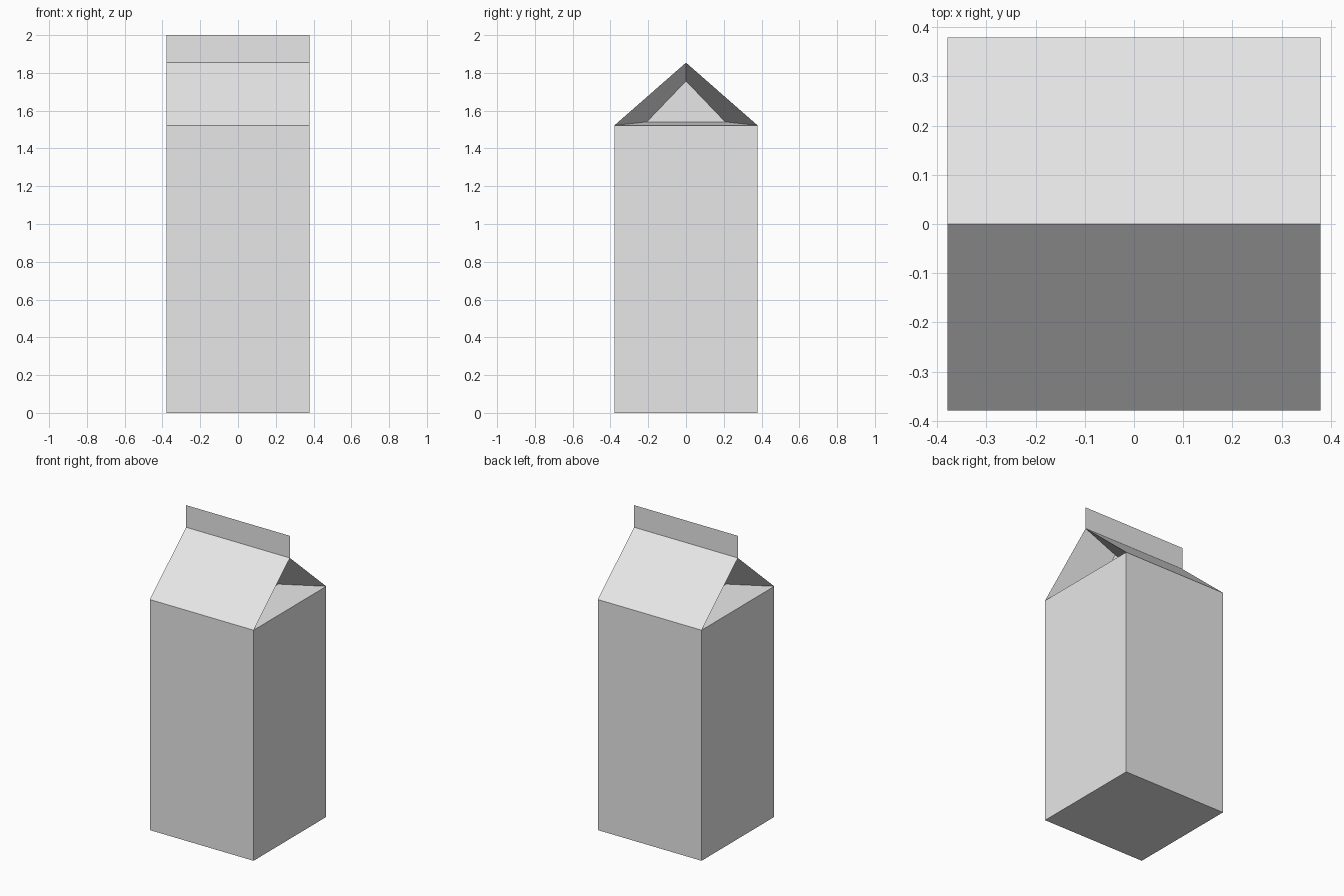
import bpy
import bmesh

if "Cube" in bpy.data.objects:
    bpy.data.objects.remove(bpy.data.objects["Cube"], do_unlink=True)

HALF = 0.379       # half width of the square carton
SHOULDER = 1.522   # top of the straight walls
RIDGE = 1.854      # roof ridge, where the seam begins
TOP = 2.0
TUCK = 0.23        # how far the gable ends fold inward

card = bpy.data.materials.new("grey_card")
card.use_nodes = True
card.diffuse_color = (0.8, 0.8, 0.8, 1)
card.node_tree.nodes["Principled BSDF"].inputs["Base Color"].default_value = (0.8, 0.8, 0.8, 1)


def finish(bm, name):
    """Turn a bmesh into a flat-shaded object with the card material."""
    bmesh.ops.recalc_face_normals(bm, faces=bm.faces)
    mesh = bpy.data.meshes.new(name)
    bm.to_mesh(mesh)
    bm.free()
    mesh.materials.append(card)
    obj = bpy.data.objects.new(name, mesh)
    bpy.context.collection.objects.link(obj)
    return obj


def triangle(bm, x, half, base, peak):
    """Gable triangle at x: front corner, back corner, peak."""
    return [bm.verts.new((x, y, z)) for y, z in ((-half, base), (half, base), (0, peak))]


# Carton: straight walls, two roof slopes and tucked-in gable ends in one shell
bm = bmesh.new()
ends = []
for side in (-1, 1):
    outer = triangle(bm, side * HALF, HALF, SHOULDER, RIDGE)
    inner = triangle(bm, side * (HALF - TUCK), 0.207, 1.541, 1.757)
    foot = [bm.verts.new((side * HALF, y, 0)) for y in (-HALF, HALF)]
    bm.faces.new(inner)
    for i in range(3):
        j = (i + 1) % 3
        bm.faces.new((outer[i], outer[j], inner[j], inner[i]))
    bm.faces.new((foot[0], foot[1], outer[1], outer[0]))
    ends.append((outer, foot))

(outer_a, foot_a), (outer_b, foot_b) = ends
for i in (0, 1):
    bm.faces.new((foot_a[i], foot_b[i], outer_b[i], outer_a[i]))        # wall
    bm.faces.new((outer_a[i], outer_b[i], outer_b[2], outer_a[2]))      # roof slope
bm.faces.new((foot_a[0], foot_a[1], foot_b[1], foot_b[0]))              # base
finish(bm, "carton_body")

# Sealed flap: a thin upright sheet along the ridge
bm = bmesh.new()
bm.faces.new([bm.verts.new((x, 0, z)) for x, z in
              ((-HALF, RIDGE), (HALF, RIDGE), (HALF, TOP), (-HALF, TOP))])
finish(bm, "top_seam")
